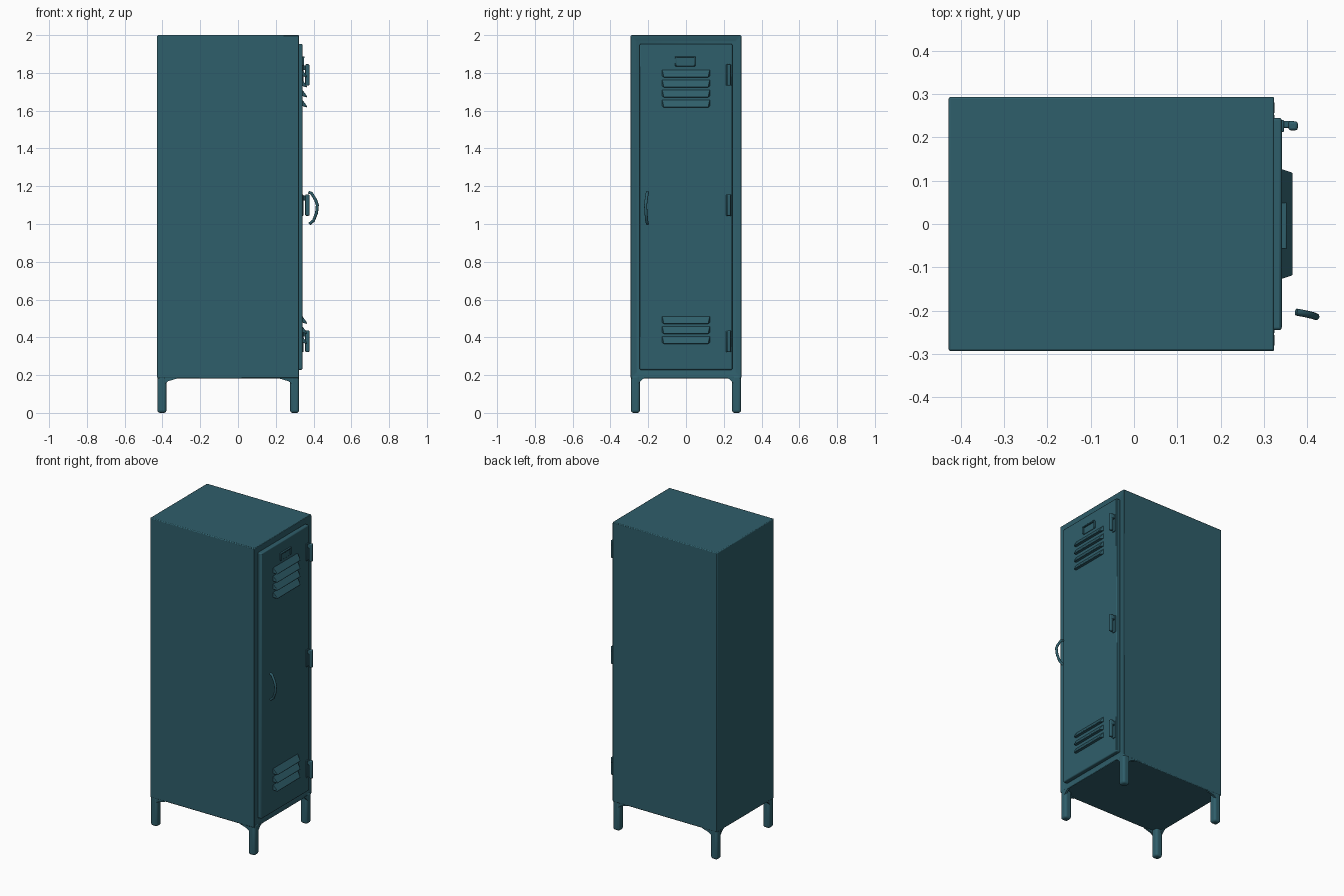
import bpy, bmesh, math
from mathutils import Vector

cube = bpy.data.objects.get("Cube")
if cube:
    bpy.data.objects.remove(cube, do_unlink=True)

paint = bpy.data.materials.new("teal_paint")
paint.use_nodes = True
TEAL = (0.028, 0.112, 0.145, 1)
paint.diffuse_color = TEAL
bsdf = paint.node_tree.nodes["Principled BSDF"]
bsdf.inputs["Base Color"].default_value = TEAL
bsdf.inputs["Roughness"].default_value = 0.6


def finish(name, bm, bevel=0.0, segments=2):
    """Turn a bmesh into a painted, softly bevelled object."""
    bmesh.ops.recalc_face_normals(bm, faces=bm.faces)
    mesh = bpy.data.meshes.new(name)
    bm.to_mesh(mesh)
    bm.free()
    mesh.materials.append(paint)
    obj = bpy.data.objects.new(name, mesh)
    bpy.context.collection.objects.link(obj)
    if bevel:
        mod = obj.modifiers.new("soft_edges", "BEVEL")
        mod.width, mod.segments = bevel, segments
    bpy.ops.object.select_all(action="DESELECT")
    obj.select_set(True)
    bpy.context.view_layer.objects.active = obj
    bpy.ops.object.shade_smooth_by_angle(angle=math.radians(35))
    return obj


def box(name, x, y, z, bevel=0.0, segments=2):
    """Box given by its (min, max) range on each axis."""
    bm = bmesh.new()
    bmesh.ops.create_cube(bm, size=1)
    for v in bm.verts:
        v.co = Vector([r[0] if c < 0 else r[1] for c, r in zip(v.co, (x, y, z))])
    return finish(name, bm, bevel, segments)


def prism(name, points, offset, bevel=0.0):
    """Extrude a flat polygon along an offset vector."""
    bm = bmesh.new()
    face = bm.faces.new([bm.verts.new(p) for p in points])
    new = bmesh.ops.extrude_face_region(bm, geom=[face])["geom"]
    bmesh.ops.translate(bm, vec=offset,
                        verts=[g for g in new if isinstance(g, bmesh.types.BMVert)])
    return finish(name, bm, bevel)


BACK, FRONT, SIDE, BASE, TOP = -0.428, 0.325, 0.293, 0.183, 2.0
DOOR = 0.341

# Cabinet body, with a shallow recess in the front for the door
bm = bmesh.new()
bmesh.ops.create_cube(bm, size=1)
for v in bm.verts:
    v.co = Vector((FRONT if v.co.x > 0 else BACK,
                   SIDE if v.co.y > 0 else -SIDE,
                   TOP if v.co.z > 0 else BASE))
bm.normal_update()
front = [f for f in bm.faces if f.normal.x > 0.9]
bmesh.ops.inset_region(bm, faces=front, thickness=0.041)
bmesh.ops.translate(bm, vec=(-0.012, 0, 0), verts=front[0].verts)
finish("cabinet_body", bm, 0.005)

# Door panel
box("door", (0.31, DOOR), (-0.245, 0.245), (0.228, 1.954), 0.006)

# Four rounded legs, each with a gusset along both sides
LEG = 0.048
for end, x, sx in (("back", BACK, 1), ("front", FRONT, -1)):
    for side, sy in (("left", -1), ("right", 1)):
        y = sy * (SIDE - 0.001)
        x0 = x + sx * 0.001
        xs = sorted((x0, x0 + sx * LEG))
        ys = sorted((y, y - sy * LEG))
        box(f"{end}_{side}_leg", xs, ys, (0, 0.2), 0.014, 4)
        inner = x0 + sx * 0.04
        prism(f"{end}_{side}_long_gusset",
              [(inner, y, 0.19), (inner, y, 0.155), (inner + sx * 0.018, y, 0.168),
               (inner + sx * 0.065, y, 0.182), (inner + sx * 0.065, y, 0.19)],
              (0, -sy * 0.012, 0))
        inner = y - sy * 0.04
        prism(f"{end}_{side}_short_gusset",
              [(x0, inner, 0.19), (x0, inner, 0.155), (x0, inner - sy * 0.014, 0.172),
               (x0, inner - sy * 0.03, 0.183), (x0, inner - sy * 0.03, 0.19)],
              (sx * 0.012, 0, 0))


def louvre(name, z):
    """Pressed vent: slopes outward going down, open shadow edge below."""
    bm = bmesh.new()
    back = DOOR - 0.004
    ring = []
    for s in (-1, 1):
        ring.append([bm.verts.new(p) for p in (
            (back, s * 0.128, z + 0.046), (0.366, s * 0.118, z + 0.006),
            (0.366, s * 0.118, z), (back, s * 0.128, z + 0.008))])
    a, b = ring
    bm.faces.new(a)
    bm.faces.new(b)
    for i in range(4):
        j = (i + 1) % 4
        bm.faces.new((a[i], a[j], b[j], b[i]))
    finish(name, bm, 0.002)


for i in range(4):
    louvre(f"upper_louvre_{i + 1}", 1.617 + i * 0.053)
for i in range(3):
    louvre(f"lower_louvre_{i + 1}", 0.365 + i * 0.053)

# Label holder: thin backing, lip along the bottom and sides
box("label_plate", (0.335, 0.344), (-0.058, 0.05), (1.835, 1.885), 0.002)
box("label_top_rail", (0.335, 0.352), (-0.058, 0.05), (1.878, 1.886), 0.002)
for side, y in (("left", -0.058), ("right", 0.042)):
    box(f"label_{side}_rail", (0.335, 0.35), (y, y + 0.008), (1.84, 1.886), 0.002)

# Hinges: upright leaf, knuckle and an arm back to the door
for level, z in (("lower", 0.322), ("middle", 1.043), ("upper", 1.732)):
    box(f"{level}_hinge_leaf", (0.333, 0.346), (0.212, 0.24), (z, z + 0.112), 0.003)
    box(f"{level}_hinge_arm", (0.335, 0.37), (0.222, 0.238), (z + 0.082, z + 0.108), 0.003)
    box(f"{level}_hinge_knuckle", (0.356, 0.378), (0.216, 0.237), (z, z + 0.114), 0.006, 3)

# Bowed pull handle, swept as a slim bar
curve = bpy.data.curves.new("door_handle", "CURVE")
curve.dimensions = "3D"
curve.bevel_depth = 0.008
curve.bevel_resolution = 3
curve.use_fill_caps = True
spline = curve.splines.new("POLY")
path = [(0.374, -0.203, 1.168), (0.39, -0.206, 1.162), (0.412, -0.211, 1.125),
        (0.42, -0.214, 1.1), (0.416, -0.212, 1.06), (0.4, -0.208, 1.018),
        (0.378, -0.204, 1.0)]
spline.points.add(len(path) - 1)
for point, co in zip(spline.points, path):
    point.co = (*co, 1)
curve.materials.append(paint)
handle = bpy.data.objects.new("door_handle", curve)
bpy.context.collection.objects.link(handle)
